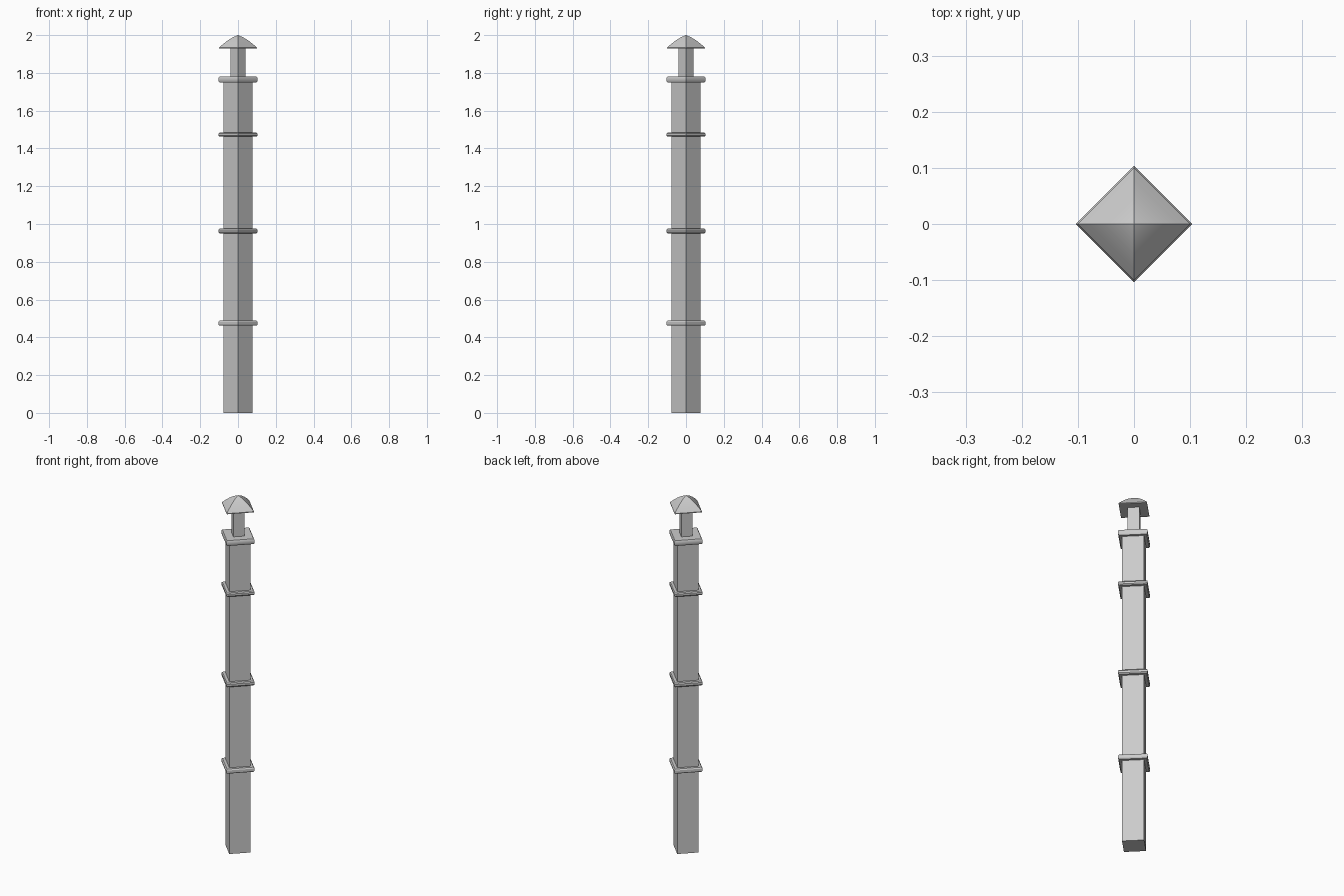
import bpy, bmesh
from math import cos, sin, pi

if "Cube" in bpy.data.objects:
    bpy.data.objects.remove(bpy.data.objects["Cube"])


def lathe4(name, profile):
    """Spin an (r, z) profile into a four-sided solid with corners on the axes."""
    bm = bmesh.new()
    rings = []
    for r, z in profile:
        if r == 0:
            rings.append([bm.verts.new((0, 0, z))] * 4)
        else:
            rings.append([bm.verts.new((r * cos(i * pi / 2), r * sin(i * pi / 2), z))
                          for i in range(4)])
    for a, b in zip(rings, rings[1:]):
        for i in range(4):
            j = (i + 1) % 4
            quad = list(dict.fromkeys([a[i], a[j], b[j], b[i]]))
            bm.faces.new(quad)
    # Close open ends
    for ring in (rings[0], rings[-1]):
        if ring[0] is not ring[1]:
            bm.faces.new(ring)
    bmesh.ops.recalc_face_normals(bm, faces=bm.faces)
    mesh = bpy.data.meshes.new(name)
    bm.to_mesh(mesh)
    bm.free()
    obj = bpy.data.objects.new(name, mesh)
    bpy.context.collection.objects.link(obj)
    bpy.context.view_layer.objects.active = obj
    for o in bpy.context.selected_objects:
        o.select_set(False)
    obj.select_set(True)
    bpy.ops.object.shade_smooth_by_angle(angle=pi / 6)
    return obj


def band(name, z0, z1, r=0.104):
    """Square collar with softened rim."""
    c = (z1 - z0) * 0.25
    lathe4(name, [(r - 0.006, z0), (r, z0 + c), (r, z1 - c), (r - 0.006, z1)])


# Main shaft and thin neck
lathe4("shaft", [(0.078, 0), (0.078, 1.76)])
lathe4("neck", [(0.041, 1.76), (0.041, 1.945)])

# Collars along the shaft
for n, (z0, z1) in enumerate([(0.462, 0.488), (0.951, 0.975), (1.462, 1.484)]):
    band(f"shaft_band_{n + 1}", z0, z1)
band("top_collar", 1.75, 1.78)

# Slightly domed cap
lathe4("cap", [(0, 1.93), (0.1, 1.93), (0.1, 1.934), (0.08, 1.952),
               (0.055, 1.971), (0.028, 1.988), (0, 2.0)])
